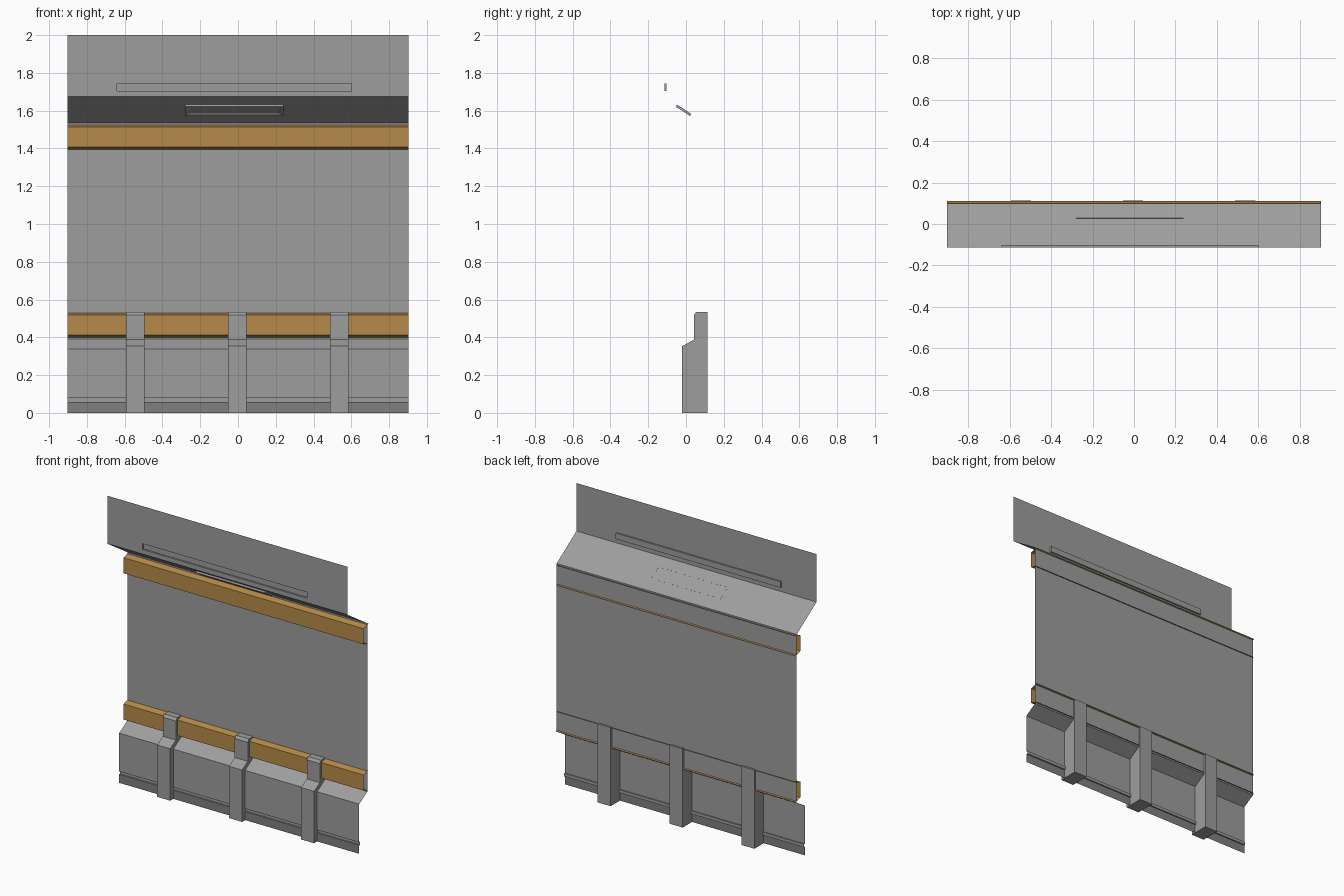
import bpy
import bmesh
from mathutils import Vector

if "Cube" in bpy.data.objects:
    bpy.data.objects.remove(bpy.data.objects["Cube"])

HALF = 0.903  # half width of the wall section


def material(name, r, g, b):
    mat = bpy.data.materials.new(name)
    mat.diffuse_color = (r, g, b, 1)
    mat.use_nodes = True
    mat.node_tree.nodes["Principled BSDF"].inputs["Base Color"].default_value = mat.diffuse_color
    return mat


grey = material("wall_grey", 0.34, 0.34, 0.34)
dark = material("skirting_grey", 0.215, 0.215, 0.215)
orange = material("rail_orange", 0.47, 0.26, 0.067)


def finish(name, bm, mat=grey, recalc=False):
    if recalc:
        bmesh.ops.recalc_face_normals(bm, faces=bm.faces)
    mesh = bpy.data.meshes.new(name)
    bm.to_mesh(mesh)
    bm.free()
    mesh.materials.append(mat)
    obj = bpy.data.objects.new(name, mesh)
    bpy.context.collection.objects.link(obj)
    return obj


def sheet(name, profile, mat=grey):
    """Open sheet: a (y, z) profile running top to bottom, swept along x; faces -y."""
    bm = bmesh.new()
    rows = [[bm.verts.new((x, y, z)) for x in (-HALF, HALF)] for y, z in profile]
    for (a, b), (c, d) in zip(rows, rows[1:]):
        bm.faces.new((a, c, d, b))
    return finish(name, bm, mat)


def solid(name, profile, x0, x1):
    """Closed prism: a (y, z) outline extruded along x."""
    bm = bmesh.new()
    ends = [[bm.verts.new((x, y, z)) for y, z in profile] for x in (x0, x1)]
    n = len(profile)
    for end in ends:
        bm.faces.new(end)
    for i in range(n):
        j = (i + 1) % n
        bm.faces.new((ends[0][i], ends[0][j], ends[1][j], ends[1][i]))
    return finish(name, bm, recalc=True)


def nested(name, loops):
    """Rectangular loops joined in order, with the last one capped."""
    bm = bmesh.new()
    rings = [[bm.verts.new(p) for p in loop] for loop in loops]
    for r, s in zip(rings, rings[1:]):
        for i in range(4):
            j = (i + 1) % 4
            bm.faces.new((r[i], r[j], s[j], s[i]))
    bm.faces.new(rings[-1])
    return finish(name, bm)


def rect(x0, x1, low, high):
    """Counter-clockwise rectangle seen from the front."""
    return [(x0, *low), (x1, *low), (x1, *high), (x0, *high)]


# Main wall with the sloped soffit above and the kick panel below, ending in a groove
top, bottom = Vector((-0.113, 1.674)), Vector((0.10, 1.535))
sheet("wall_shell", [top, bottom, (0.10, 0.39), (0.013, 0.338), (0.013, 0.078),
                     (0.022, 0.078), (0.022, 0.058), (0.013, 0.058)])

# Dark skirting strip along the floor
sheet("skirting", [(0.013, 0.058), (0.013, 0)], dark)

# Upper fascia with a long shallow recess
nested("upper_fascia", [
    rect(-HALF, HALF, top, (-0.113, 2.0)),
    rect(-0.64, 0.60, (-0.113, 1.705), (-0.113, 1.745)),
    rect(-0.64, 0.60, (-0.102, 1.705), (-0.102, 1.745)),
])

# Lamp housing under the soffit: thin box with a shallow tapered face
along = (bottom - top).normalized()
down = Vector((along.y, -along.x))


def lamp_loop(inset, depth):
    hi = top + along * (0.078 + inset) + down * depth
    lo = top + along * (0.168 - inset) + down * depth
    return rect(-0.28 + inset * 1.5, 0.24 - inset * 1.5, lo, hi)


nested("soffit_lamp", [lamp_loop(0, -0.0005), lamp_loop(0, 0.012),
                       lamp_loop(0.006, 0.012), lamp_loop(0.02, 0.007)])

# Orange bumper rails, open channels whose flanges pass through the wall
for label, z in (("upper", 1.46), ("lower", 0.465)):
    sheet(label + "_rail", [(0.111, z + 0.068), (0.06, z + 0.053),
                            (0.06, z - 0.053), (0.111, z - 0.068)], orange)

# Three support posts
post = [(-0.02, 0), (-0.02, 0.353), (0.042, 0.388), (0.042, 0.518),
        (0.055, 0.535), (0.113, 0.535), (0.113, 0)]
for label, x in (("left", -0.545), ("middle", -0.005), ("right", 0.537)):
    solid(label + "_post", post, x - 0.049, x + 0.049)
